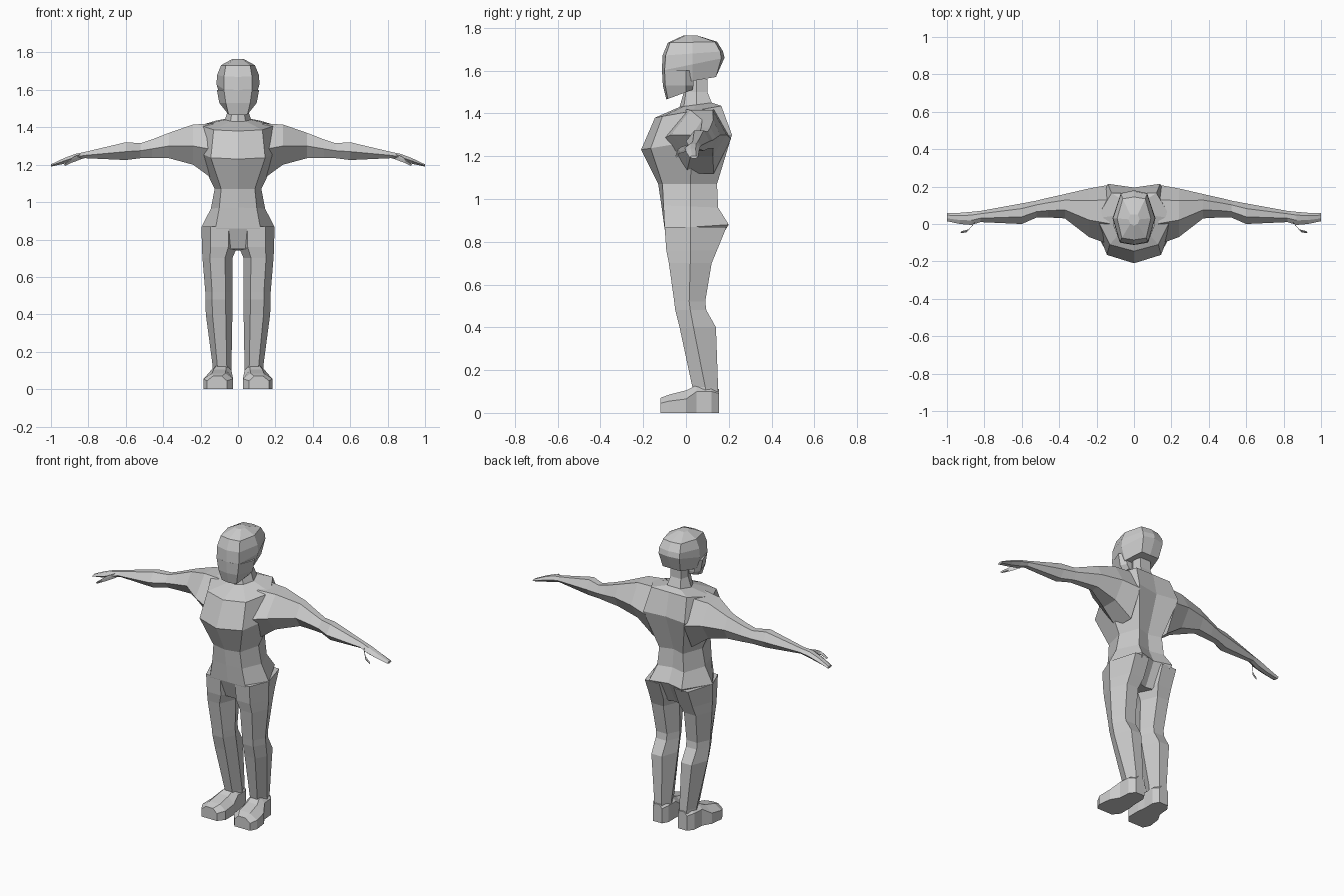
import bpy
import bmesh
from mathutils import Vector

grey = bpy.data.materials.new("plain grey")
grey.diffuse_color = (0.6, 0.6, 0.6, 1)


def loft(name, rings, mirror=False):
    """Skin a list of equal-length vertex rings and cap both ends."""
    bm = bmesh.new()
    rows = [[bm.verts.new(p) for p in ring] for ring in rings]
    for a, b in zip(rows, rows[1:]):
        n = len(a)
        for i in range(n):
            j = (i + 1) % n
            bm.faces.new((a[i], a[j], b[j], b[i]))
    bm.faces.new(rows[0])
    bm.faces.new(rows[-1])
    if mirror:
        geom = bm.verts[:] + bm.edges[:] + bm.faces[:]
        copy = bmesh.ops.duplicate(bm, geom=geom)["geom"]
        for v in copy:
            if isinstance(v, bmesh.types.BMVert):
                v.co.x *= -1
    bmesh.ops.recalc_face_normals(bm, faces=bm.faces[:])
    mesh = bpy.data.meshes.new(name)
    bm.to_mesh(mesh)
    bm.free()
    mesh.materials.append(grey)
    obj = bpy.data.objects.new(name, mesh)
    bpy.context.collection.objects.link(obj)
    return obj


def body_ring(zf, zb, yf, xfs, yfs, xs, ys, xb, yb, yb0):
    """Symmetric eight-sided ring, tilted from zf in front to zb behind."""
    half = [(0, yf), (xfs, yfs), (xs, ys), (xb, yb), (0, yb0)]
    pts = half + [(-x, y) for x, y in half[3:0:-1]]
    y0, y1 = min(yf, yfs), max(yb, yb0)
    return [(x, y, zf + (zb - zf) * (y - y0) / (y1 - y0)) for x, y in pts]


def leg_ring(z, x0, x1, ym, yf, yb):
    """Six-sided horizontal ring with two front, two back and two side points."""
    w = x1 - x0
    a, b = x0 + 0.25 * w, x0 + 0.75 * w
    return [(a, yf, z), (b, yf, z), (x1, ym, z), (b, yb, z), (a, yb, z), (x0, ym, z)]


def arm_ring(x, yf, yb, zt, zb, zm):
    """Six-sided ring across the arm."""
    a, b = yf + 0.35 * (yb - yf), yf + 0.75 * (yb - yf)
    return [(x, yf, zm), (x, a, zt), (x, b, zt), (x, yb, zm), (x, b, zb), (x, a, zb)]


def foot_ring(y, x0, x1, zs, zt):
    """Flat-soled ring with bevelled top."""
    w = x1 - x0
    return [(x0, y, 0), (x1, y, 0), (x1, y, zs),
            (x1 - 0.3 * w, y, zt), (x0 + 0.25 * w, y, zt), (x0, y, zs)]


# Torso and neck, from crotch to skull base
loft("torso", [body_ring(*r) for r in [
    (0.75, 0.74, -0.06, 0.04, -0.06, 0.08, 0.02, 0.04, 0.11, 0.10),
    (0.86, 0.88, -0.10, 0.12, -0.10, 0.195, 0.02, 0.11, 0.20, 0.17),
    (0.97, 0.96, -0.115, 0.10, -0.105, 0.145, 0.02, 0.09, 0.15, 0.13),
    (1.07, 1.07, -0.13, 0.09, -0.11, 0.125, 0.02, 0.08, 0.145, 0.12),
    (1.23, 1.30, -0.21, 0.145, -0.165, 0.22, 0.03, 0.14, 0.215, 0.195),
    (1.38, 1.435, -0.145, 0.13, -0.11, 0.20, 0.03, 0.12, 0.165, 0.165),
    (1.43, 1.45, -0.03, 0.04, -0.01, 0.07, 0.05, 0.045, 0.12, 0.12),
    (1.50, 1.50, -0.01, 0.03, 0.0, 0.05, 0.05, 0.035, 0.10, 0.10),
    (1.56, 1.56, -0.01, 0.03, 0.0, 0.05, 0.05, 0.035, 0.10, 0.10),
]])

# Skull sits above and behind the jaw
loft("head", [body_ring(*r) for r in [
    (1.53, 1.57, -0.10, 0.06, -0.09, 0.09, 0.03, 0.06, 0.14, 0.14),
    (1.60, 1.66, -0.112, 0.075, -0.10, 0.115, 0.03, 0.07, 0.165, 0.18),
    (1.67, 1.69, -0.11, 0.075, -0.095, 0.112, 0.03, 0.07, 0.16, 0.173),
    (1.73, 1.735, -0.085, 0.065, -0.075, 0.09, 0.03, 0.06, 0.135, 0.145),
    (1.765, 1.765, -0.01, 0.02, 0.0, 0.03, 0.025, 0.02, 0.05, 0.05),
]])
loft("jaw", [body_ring(*r) for r in [
    (1.465, 1.51, -0.092, 0.05, -0.085, 0.075, 0.0, 0.06, 0.03, 0.03),
    (1.53, 1.53, -0.108, 0.065, -0.097, 0.10, 0.0, 0.08, 0.035, 0.035),
    (1.60, 1.60, -0.112, 0.075, -0.10, 0.113, 0.0, 0.09, 0.035, 0.035),
]])

# Arms with shoulders, ending at the wrist
loft("arms", [arm_ring(*r) for r in [
    (0.13, -0.11, 0.21, 1.42, 1.12, 1.28),
    (0.24, -0.07, 0.19, 1.415, 1.20, 1.30),
    (0.37, 0.03, 0.16, 1.37, 1.235, 1.30),
    (0.46, 0.035, 0.14, 1.335, 1.235, 1.285),
    (0.52, 0.035, 0.125, 1.315, 1.235, 1.275),
    (0.60, 0.0, 0.11, 1.32, 1.225, 1.27),
    (0.82, 0.01, 0.07, 1.268, 1.235, 1.25),
]], mirror=True)

# Flat mitten hands and curled thumbs
loft("hands", [arm_ring(*r) for r in [
    (0.82, 0.01, 0.07, 1.268, 1.235, 1.25),
    (0.87, -0.005, 0.065, 1.258, 1.22, 1.24),
    (0.93, 0.0, 0.06, 1.235, 1.205, 1.22),
    (1.0, 0.015, 0.058, 1.202, 1.19, 1.196),
]], mirror=True)


def thumb_ring(x, y, z, r):
    d = Vector((-0.6, 0.8, 0)) * r
    c = Vector((x, y, z))
    return [c + d, c + Vector((0, 0, r)), c - d, c - Vector((0, 0, r))]


loft("thumbs", [thumb_ring(*r) for r in [
    (0.84, 0.02, 1.243, 0.014),
    (0.875, -0.02, 1.23, 0.015),
    (0.89, -0.037, 1.222, 0.011),
    (0.925, -0.043, 1.20, 0.007),
]], mirror=True)

# Legs from hip to ankle
loft("legs", [leg_ring(*r) for r in [
    (0.87, 0.0, 0.195, 0.02, -0.10, 0.19),
    (0.76, 0.005, 0.193, 0.02, -0.092, 0.145),
    (0.70, 0.03, 0.19, 0.02, -0.08, 0.12),
    (0.52, 0.03, 0.175, 0.015, -0.055, 0.09),
    (0.48, 0.03, 0.175, 0.02, -0.05, 0.095),
    (0.40, 0.03, 0.172, 0.035, -0.03, 0.14),
    (0.12, 0.035, 0.135, 0.09, 0.03, 0.15),
    (0.05, 0.035, 0.135, 0.09, 0.03, 0.15),
]], mirror=True)

# Feet from heel to toe
loft("feet", [foot_ring(*r) for r in [
    (0.155, 0.055, 0.115, 0.09, 0.11),
    (0.12, 0.035, 0.14, 0.10, 0.12),
    (0.05, 0.035, 0.145, 0.10, 0.13),
    (0.0, 0.028, 0.175, 0.065, 0.105),
    (-0.08, 0.028, 0.185, 0.055, 0.085),
    (-0.12, 0.06, 0.165, 0.045, 0.07),
]], mirror=True)
